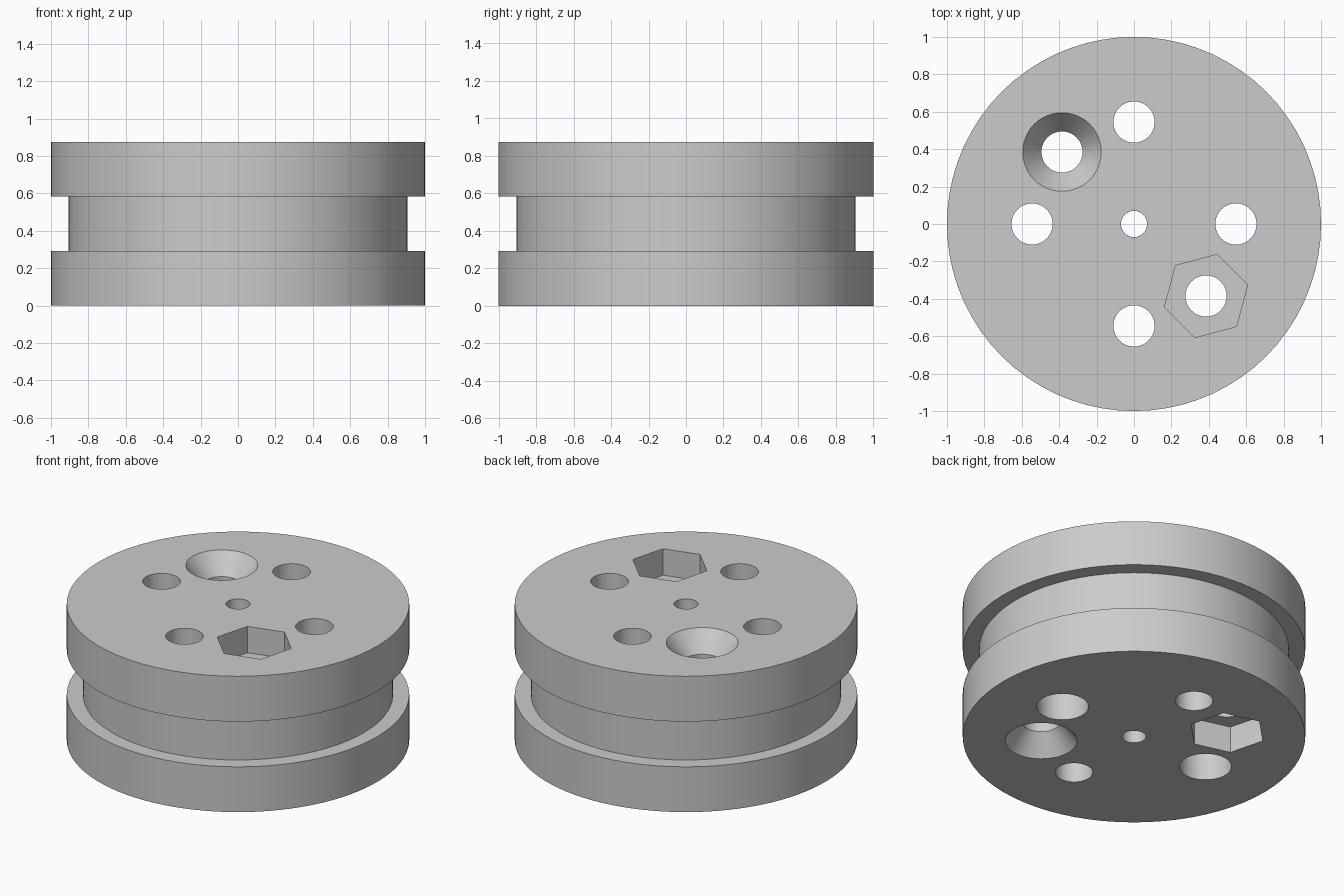
import bpy, bmesh, math

cube = bpy.data.objects.get("Cube")
if cube:
    bpy.data.objects.remove(cube, do_unlink=True)

HEIGHT = 0.875
EPS = 0.05
HOLE_R = 0.11      # screw hole radius
PITCH = 0.545      # distance of holes from the centre
DIAG = 0.385       # x and y offset of the diagonal holes

grey = bpy.data.materials.new("plain_grey")
grey.use_nodes = True
colour = (0.6, 0.6, 0.6, 1)
grey.diffuse_color = colour
grey.node_tree.nodes["Principled BSDF"].inputs["Base Color"].default_value = colour


def lathe(name, profile, sides, centre=(0, 0), turn=0):
    """Closed solid made by turning (radius, z) points around a vertical axis."""
    bm = bmesh.new()
    rings = []
    for r, z in profile:
        angles = [turn + math.tau * i / sides for i in range(sides)]
        rings.append([bm.verts.new((centre[0] + r * math.cos(a),
                                    centre[1] + r * math.sin(a), z)) for a in angles])
    for low, high in zip(rings, rings[1:]):
        for i in range(sides):
            j = (i + 1) % sides
            bm.faces.new((low[i], low[j], high[j], high[i]))
    bm.faces.new(rings[0][::-1])
    bm.faces.new(rings[-1])
    bmesh.ops.recalc_face_normals(bm, faces=bm.faces)
    mesh = bpy.data.meshes.new(name)
    bm.to_mesh(mesh)
    bm.free()
    mesh.materials.append(grey)
    obj = bpy.data.objects.new(name, mesh)
    bpy.context.collection.objects.link(obj)
    return obj


# Wheel body with a square groove around the middle
wheel = lathe("grooved_wheel", [
    (1, 0), (1, HEIGHT / 3), (0.905, HEIGHT / 3),
    (0.905, HEIGHT * 2 / 3), (1, HEIGHT * 2 / 3), (1, HEIGHT)], 72)

TOP, BOTTOM = HEIGHT + EPS, -EPS
cutters = []

# Axle hole
cutters.append(lathe("axle_hole", [(0.07, BOTTOM), (0.07, TOP)], 32))

for s in (-1, 1):
    # Plain holes front and back
    cutters.append(lathe("plain_hole", [(HOLE_R, BOTTOM), (HOLE_R, TOP)],
                         48, (0, s * PITCH)))
    # Side holes, widened from below
    cutters.append(lathe("stepped_hole", [
        (0.152, BOTTOM), (0.152, HEIGHT / 2), (HOLE_R, HEIGHT / 2), (HOLE_R, TOP)],
        48, (s * PITCH, 0)))

# Diagonal bolt holes: a countersink at one end, a nut pocket at the other
SINK_R, SINK_DEPTH = 0.21, 0.125
NUT_R, NUT_DEPTH = 0.23, 0.17
sink = [(HOLE_R, BOTTOM), (HOLE_R, HEIGHT - SINK_DEPTH), (SINK_R, HEIGHT), (SINK_R, TOP)]
flipped = [(r, HEIGHT - z) for r, z in reversed(sink)]
back, front = (-DIAG, DIAG), (DIAG, -DIAG)
cutters += [
    lathe("countersunk_hole", sink, 48, back),
    lathe("nut_pocket", [(NUT_R, BOTTOM), (NUT_R, NUT_DEPTH)], 6, back, math.radians(45)),
    lathe("countersunk_hole", flipped, 48, front),
    lathe("nut_pocket", [(NUT_R, HEIGHT - NUT_DEPTH), (NUT_R, TOP)], 6, front, math.radians(15)),
]

# Cut every hole and discard the cutters
bpy.ops.object.select_all(action='DESELECT')
wheel.select_set(True)
bpy.context.view_layer.objects.active = wheel
for cutter in cutters:
    cutter.hide_render = True
    mod = wheel.modifiers.new(cutter.name, 'BOOLEAN')
    mod.operation = 'DIFFERENCE'
    mod.solver = 'EXACT'
    mod.object = cutter
    bpy.ops.object.modifier_apply(modifier=mod.name)
    bpy.data.objects.remove(cutter, do_unlink=True)

bpy.ops.object.shade_smooth_by_angle(angle=math.radians(30))
